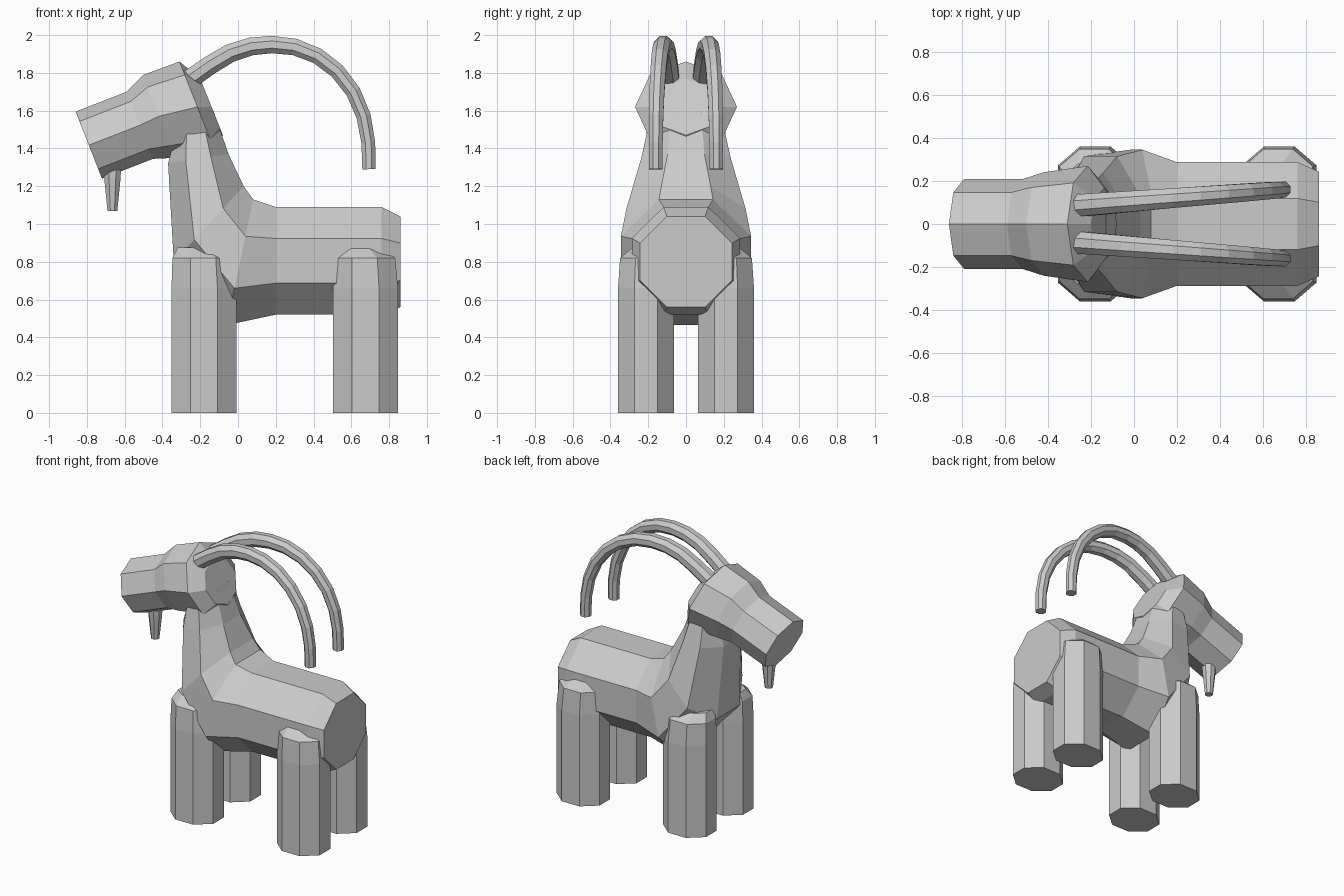
import bpy, bmesh, math
from mathutils import Vector

if "Cube" in bpy.data.objects:
    bpy.data.objects.remove(bpy.data.objects["Cube"])


def loft(name, rings, flat=True):
    """Octagonal loft; ring = (top x, top z, bottom x, bottom z, half width, y offset)."""
    bm = bmesh.new()
    grow = 1 / math.cos(math.pi / 8) if flat else 1
    start = math.pi / 8 if flat else 0
    loops = []
    for tx, tz, bx, bz, w, y in rings:
        mid = Vector(((tx + bx) / 2, y, (tz + bz) / 2))
        up = Vector(((tx - bx) / 2, 0, (tz - bz) / 2)) * grow
        side = Vector((0, w * grow, 0))
        loops.append([bm.verts.new(mid + side * math.cos(start + i * math.pi / 4)
                                   + up * math.sin(start + i * math.pi / 4)) for i in range(8)])
    for a, b in zip(loops, loops[1:]):
        for i in range(8):
            j = (i + 1) % 8
            bm.faces.new((a[i], a[j], b[j], b[i]))
    bm.faces.new(loops[0])
    bm.faces.new(loops[-1][::-1])
    bmesh.ops.recalc_face_normals(bm, faces=bm.faces[:])
    mesh = bpy.data.meshes.new(name)
    bm.to_mesh(mesh)
    bm.free()
    obj = bpy.data.objects.new(name, mesh)
    bpy.context.collection.objects.link(obj)
    return obj


def post(name, x, y, levels):
    """Upright octagonal post; level = (z, half x, half y, x shift, y shift)."""
    return loft(name, [(x + s + rx, z, x + s - rx, z, ry, y + t) for z, rx, ry, s, t in levels])


# Body running up into the neck
loft("body_and_neck", [
    (.86, 1.04, .86, .56, .243, 0),
    (.76, 1.09, .76, .52, .287, 0),
    (.20, 1.09, .20, .52, .287, 0),
    (.08, 1.13, -.06, .465, .345, 0),
    (.03, 1.20, -.34, .80, .315, 0),
    (-.05, 1.37, -.37, 1.32, .235, 0),
    (-.13, 1.60, -.33, 1.48, .19, 0)])

# Tilted head, ridge up
loft("head", [
    (-.86, 1.595, -.72, 1.24, .208, 0),
    (-.59, 1.70, -.45, 1.345, .208, 0),
    (-.50, 1.79, -.34, 1.35, .24, 0),
    (-.31, 1.86, -.12, 1.38, .27, 0),
    (-.20, 1.77, -.08, 1.47, .17, 0)], flat=False)

# Beard
post("beard", -.665, 0, [(1.07, .026, .026, 0, 0), (1.15, .034, .034, 0, 0),
                         (1.24, .043, .043, 0, 0), (1.33, .047, .047, 0, 0)])

# Legs
for side, s in (("left", 1), ("right", -1)):
    for end, x in (("front", -.18), ("rear", .675)):
        post(f"{end}_{side}_leg", x, s * .212,
             [(0, .172, .148, 0, 0), (.66, .172, .148, 0, 0),
              (.82, .162, .14, -.005, -s * .003), (.875, .11, .09, -.03, -s * .02)])

# Swept-back horns
path = [Vector(p) for p in ((-.27, 1.755), (-.15, 1.84), (-.04, 1.905), (.07, 1.94), (.18, 1.95),
                            (.30, 1.937), (.42, 1.89), (.525, 1.81), (.61, 1.70),
                            (.665, 1.57), (.69, 1.43), (.693, 1.29))]
for side, s in (("left", 1), ("right", -1)):
    rings = []
    for i, p in enumerate(path):
        d = (path[min(i + 1, len(path) - 1)] - path[max(i - 1, 0)]).normalized()
        r = .052 - .017 * i / (len(path) - 1)
        n = Vector((-d.y, d.x)) * r
        y = s * (.085 + .075 * (p.x + .27) / .96)
        rings.append((p.x + n.x, p.y + n.y, p.x - n.x, p.y - n.y, r, y))
    loft(f"{side}_horn", rings)
